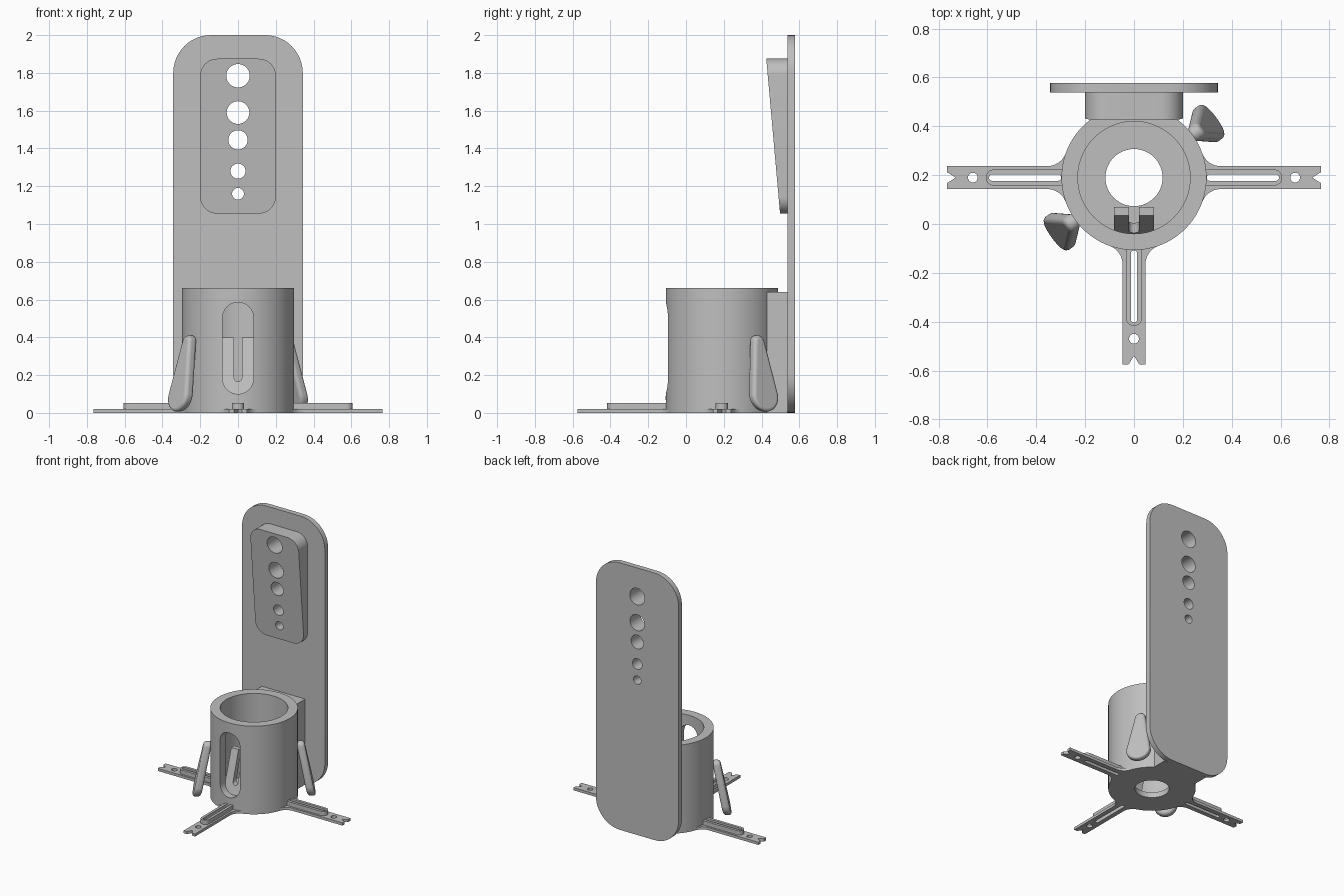
import bpy, bmesh
from math import sin, cos, pi, radians, sqrt, atan2
from mathutils import Matrix

if "Cube" in bpy.data.objects:
    bpy.data.objects.remove(bpy.data.objects["Cube"])

grey = bpy.data.materials.new("plain_grey")
grey.use_nodes = True
COLOUR = (0.52, 0.52, 0.52, 1)
grey.diffuse_color = COLOUR
grey.node_tree.nodes["Principled BSDF"].inputs["Base Color"].default_value = COLOUR

HUB_Y, HUB_R = 0.19, 0.297


def arc(cx, cy, r, start, end, n=12):
    return [(cx + r * cos(start + (end - start) * i / n),
             cy + r * sin(start + (end - start) * i / n)) for i in range(n + 1)]


def circle(cx, cy, r, n=64):
    return arc(cx, cy, r, 0, 2 * pi, n)[:-1]


def rounded(u0, u1, v0, v1, r):
    r = min(r, (u1 - u0) / 2 - 1e-4, (v1 - v0) / 2 - 1e-4)
    return (arc(u1 - r, v1 - r, r, 0, pi / 2) + arc(u0 + r, v1 - r, r, pi / 2, pi)
            + arc(u0 + r, v0 + r, r, pi, 1.5 * pi) + arc(u1 - r, v0 + r, r, 1.5 * pi, 2 * pi))


def prism(name, outline, a, b, axis="z"):
    """Extrude a 2D outline from a to b along the chosen axis."""
    place = {"z": lambda u, v, t: (u, v, t),
             "y": lambda u, v, t: (u, t, v),
             "x": lambda u, v, t: (t, u, v)}[axis]
    bm = bmesh.new()
    low = [bm.verts.new(place(u, v, a)) for u, v in outline]
    high = [bm.verts.new(place(u, v, b)) for u, v in outline]
    bm.faces.new(low)
    bm.faces.new(high)
    for i in range(len(low)):
        j = (i + 1) % len(low)
        bm.faces.new((low[i], low[j], high[j], high[i]))
    bmesh.ops.recalc_face_normals(bm, faces=bm.faces)
    mesh = bpy.data.meshes.new(name)
    bm.to_mesh(mesh)
    bm.free()
    mesh.materials.append(grey)
    obj = bpy.data.objects.new(name, mesh)
    bpy.context.collection.objects.link(obj)
    return obj


def activate(obj):
    bpy.ops.object.select_all(action="DESELECT")
    obj.select_set(True)
    bpy.context.view_layer.objects.active = obj


def cut(obj, *cutters):
    activate(obj)
    for cutter in cutters:
        mod = obj.modifiers.new("cut", "BOOLEAN")
        mod.operation, mod.solver, mod.object = "DIFFERENCE", "EXACT", cutter
        bpy.ops.object.modifier_apply(modifier=mod.name)
        bpy.data.objects.remove(cutter)


def smooth(obj):
    activate(obj)
    bpy.ops.object.shade_smooth_by_angle(angle=radians(30))


# Cup with open top, floor hole and arched front window
cup = prism("cup", circle(0, HUB_Y, HUB_R, 96), 0, 0.66)
cut(cup,
    prism("bore", circle(0, HUB_Y, 0.23, 96), 0.04, 0.8),
    prism("floor_hole", circle(0, HUB_Y, 0.117), -0.1, 0.2),
    prism("window", rounded(-0.082, 0.082, 0.1, 0.585, 0.082), -0.2, 0.1, "y"))
smooth(cup)

# Sloping slotted tongue behind the window
tongue = prism("window_tongue", [(-0.065, 0.07), (-0.03, 0.04), (0.07, 0.4), (0.035, 0.4)],
               -0.081, 0.081, "x")
cut(tongue, prism("tongue_slot", rounded(-0.02, 0.02, 0.165, 0.5, 0.02), -0.2, 0.2, "y"))
smooth(tongue)

# Back plate and tapered pad, sharing a row of holes
HOLES = [(1.785, 0.062), (1.59, 0.06), (1.445, 0.051), (1.28, 0.04), (1.16, 0.031)]
plate = prism("back_plate", rounded(-0.343, 0.343, 0, 2, 0.2), 0.538, 0.577, "y")
pad = prism("tapered_pad", rounded(-0.2, 0.2, 1.055, 1.875, 0.09), 0.425, 0.538, "y")
for v in pad.data.vertices:
    if v.co.y < 0.5:
        v.co.y += 0.073 * (1.875 - v.co.z) / 0.82
for part in (plate, pad):
    cut(part, *[prism("hole", circle(0, z, r, 40), 0.3, 0.7, "y") for z, r in HOLES])
    smooth(part)

# Block joining cup and back plate
block = prism("joining_block", [(-0.18, 0.43), (0.18, 0.43), (0.18, 0.538), (-0.18, 0.538)],
              0, 0.64)

# Legs: flared flat foot with notched tip, plus a slotted raised rail
half, flare = 0.047, 0.08
fx, fy = sqrt((HUB_R + flare) ** 2 - (half + flare) ** 2), half + flare
side = [(0.2, 0.15)] + arc(fx, fy, flare, atan2(-fy, -fx), -pi / 2) + [(0.765, half), (0.765, 0.022)]
leg_outline = side + [(0.73, 0)] + [(x, -y) for x, y in reversed(side)]
for label, angle in (("left", 0), ("right", pi), ("front", -pi / 2)):
    foot = prism(label + "_leg", leg_outline, 0, 0.02)
    rail = prism(label + "_leg_rail", rounded(0.25, 0.607, -0.033, 0.033, 0.033), 0.01, 0.052)
    for part in (foot, rail):
        cut(part, prism("slot", rounded(0.298, 0.594, -0.013, 0.013, 0.013), -0.1, 0.1))
    cut(foot, prism("screw_hole", circle(0.66, 0, 0.02, 24), -0.1, 0.1))
    for part in (foot, rail):
        part.data.transform(Matrix.Translation((0, HUB_Y, 0)) @ Matrix.Rotation(angle, 4, "Z"))
        smooth(part)

# Two leaning teardrop paddles on opposite sides of the cup
teardrop = arc(0, 0.375, 0.035, 0.1, pi - 0.1) + arc(0, 0.09, 0.083, pi - 0.1, 2 * pi + 0.1, 20)
for label, angle in (("left", -54), ("right", 126)):
    paddle = prism(label + "_paddle", teardrop, 0.285, 0.34, "y")
    for v in paddle.data.vertices:
        v.co.y += 0.08 * (0.41 - v.co.z) / 0.4
    paddle.data.transform(Matrix.Translation((0, HUB_Y, 0)) @ Matrix.Rotation(radians(angle), 4, "Z"))
    bevel = paddle.modifiers.new("soft_edges", "BEVEL")
    bevel.width, bevel.segments, bevel.angle_limit = 0.018, 4, radians(50)
    bevel.limit_method = "ANGLE"
    smooth(paddle)
